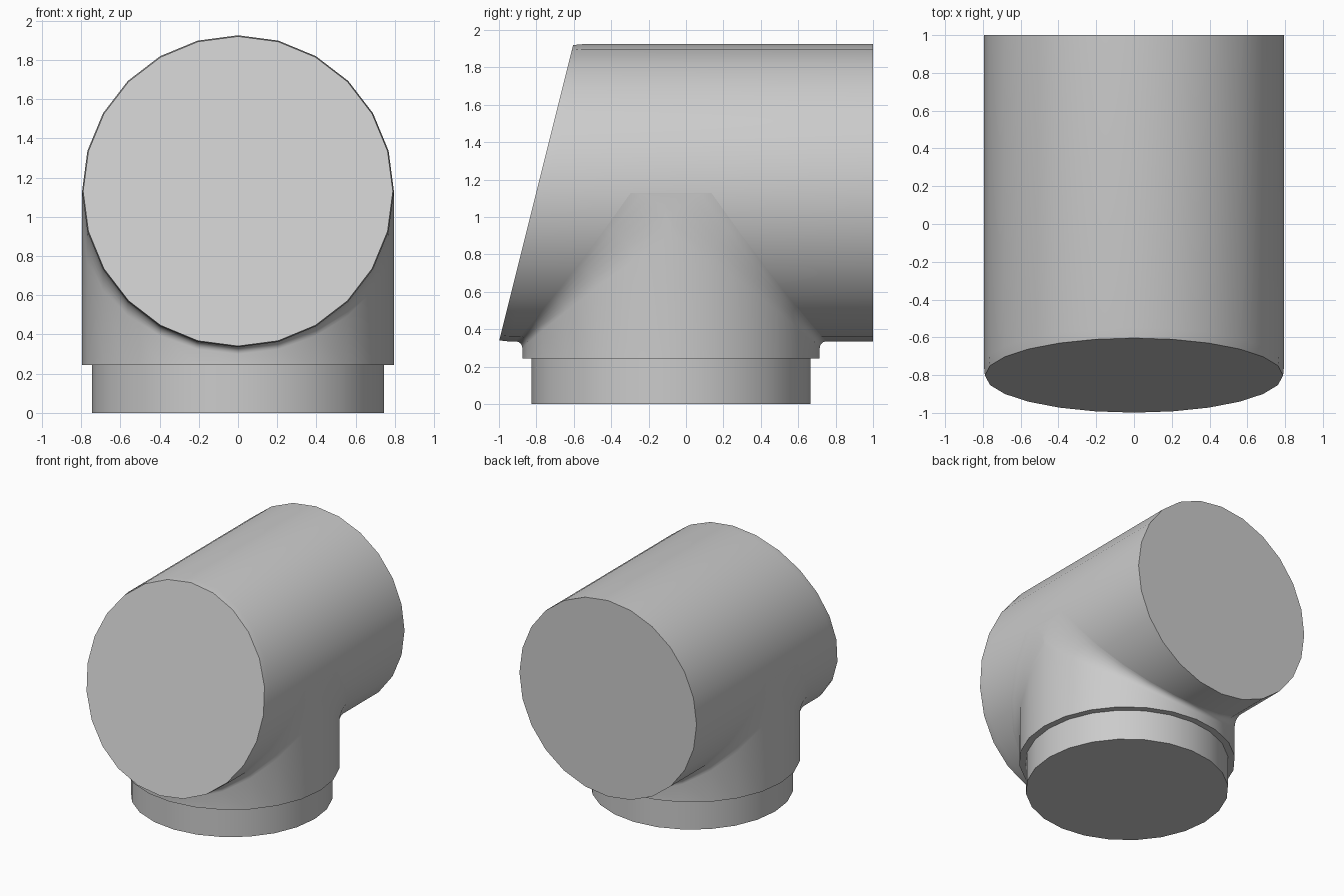
import bpy, bmesh
from math import sin, cos, pi, radians

if "Cube" in bpy.data.objects:
    bpy.data.objects.remove(bpy.data.objects["Cube"])

SIDES = 24
R = 0.795            # radius of pipe and neck
BASE_R = 0.745       # narrower spigot under the neck
ZC = 1.13            # height of the pipe axis
YC = -0.08           # y of the neck axis
STEP_Z = 0.245
ARC = 6              # segments across the fillet

grey = bpy.data.materials.new("plain grey")
grey.use_nodes = True
colour = (0.6, 0.6, 0.6, 1)
grey.diffuse_color = colour
grey.node_tree.nodes["Principled BSDF"].inputs["Base Color"].default_value = colour


def loft(name, rings, cap_first=False, cap_last=False):
    """Skin closed rings of equal length and shade them smooth."""
    bm = bmesh.new()
    rows = [[bm.verts.new(p) for p in ring] for ring in rings]
    n = len(rows[0])
    for a, b in zip(rows, rows[1:]):
        for i in range(n):
            j = (i + 1) % n
            bm.faces.new((a[i], a[j], b[j], b[i]))
    if cap_first:
        bm.faces.new(rows[0])
    if cap_last:
        bm.faces.new(rows[-1])
    bmesh.ops.remove_doubles(bm, verts=bm.verts, dist=0.0001)
    bmesh.ops.recalc_face_normals(bm, faces=bm.faces)
    mesh = bpy.data.meshes.new(name)
    bm.to_mesh(mesh)
    bm.free()
    mesh.materials.append(grey)
    obj = bpy.data.objects.new(name, mesh)
    bpy.context.collection.objects.link(obj)
    bpy.ops.object.select_all(action='DESELECT')
    obj.select_set(True)
    bpy.context.view_layer.objects.active = obj
    bpy.ops.object.shade_smooth_by_angle(angle=radians(30))
    return obj


# Horizontal pipe with a slanted front and a slim tapered rim
def pipe_ring(radius, y_start, slope):
    points = []
    for i in range(SIDES):
        t = 2 * pi * i / SIDES
        z = ZC - radius * cos(t)
        points.append((radius * sin(t), y_start + slope * (z - ZC + R), z))
    return points


loft("pipe", [pipe_ring(R * 0.993, -1, 0.25),
              pipe_ring(R, -0.945, 0.25),
              pipe_ring(R, 1, 0)], cap_first=True, cap_last=True)

# Neck: two half turns, the side points doubled so the fillets meet in a flat web
half = [pi * k / SIDES * 2 - pi / 2 for k in range(SIDES // 2 + 1)]
turns = [(t, 1) for t in half] + [(t, -1) for t in reversed(half)]


def flat_ring(radius, z):
    return [(radius * sin(t), YC + s * radius * cos(t), z) for t, s in turns]


def fillet_ring(a):
    points = []
    for t, s in turns:
        c = max(cos(t), 0)
        d = 0.035 + 0.18 * (1 - c) ** 1.3      # fillet widens toward the sides
        points.append((R * sin(t),
                       YC + s * (R * c + d * (1 - cos(a))),
                       ZC - R * c - d * (1 - sin(a))))
    return points


fillet = [fillet_ring(pi / 2 * k / ARC) for k in range(ARC + 1)]
loft("neck", [flat_ring(BASE_R, STEP_Z), flat_ring(R, STEP_Z)] + fillet)

# Spigot below the neck
loft("spigot", [flat_ring(BASE_R, 0), flat_ring(BASE_R, STEP_Z)], cap_first=True)
